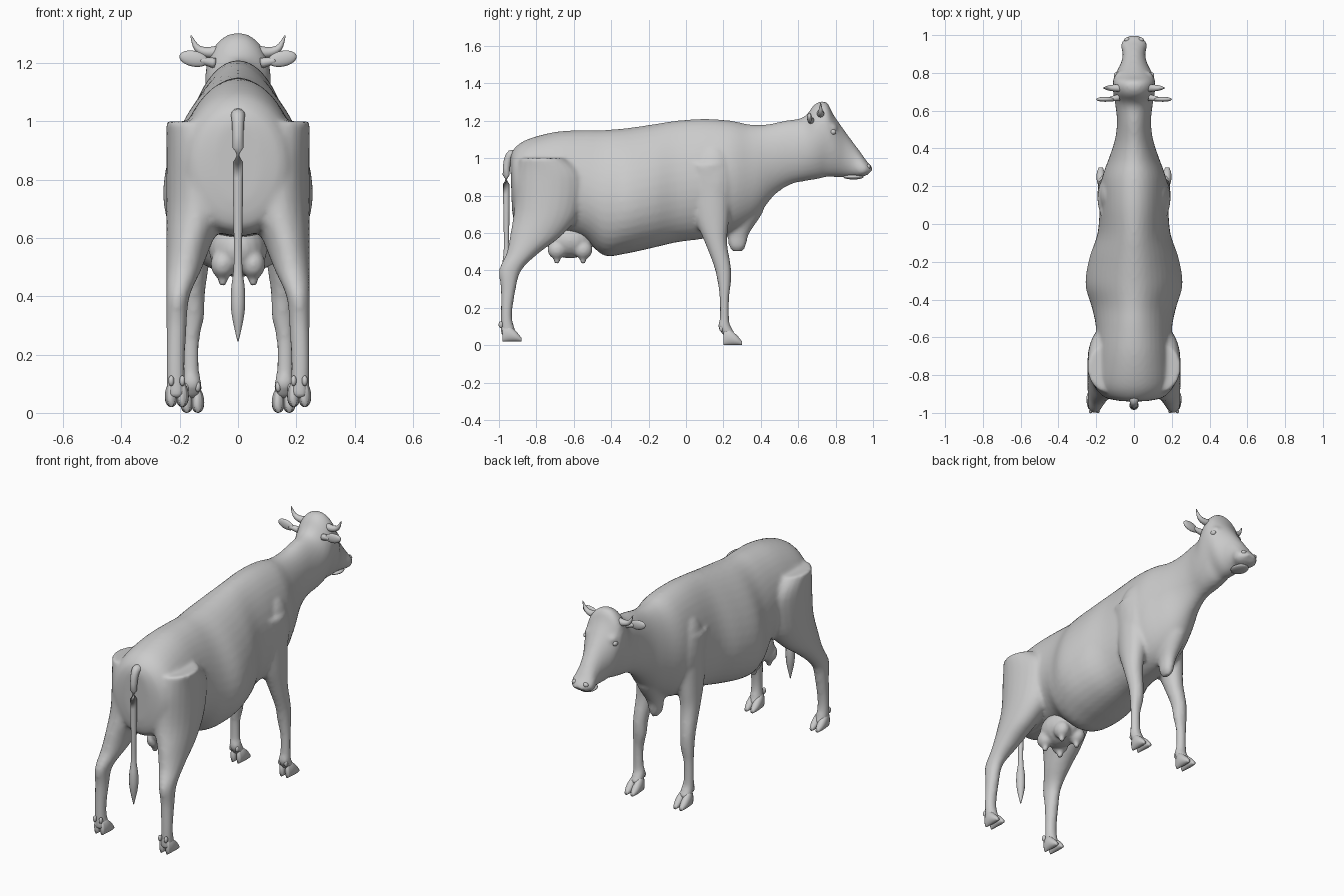
import bpy, bmesh, math
from mathutils import Vector, Matrix

if "Cube" in bpy.data.objects:
    bpy.data.objects.remove(bpy.data.objects["Cube"])

# Plain grey hide
hide = bpy.data.materials.new("grey_hide")
hide.use_nodes = True
grey = (0.6, 0.6, 0.6, 1)
hide.diffuse_color = grey
hide.node_tree.nodes["Principled BSDF"].inputs["Base Color"].default_value = grey


def spline(rows, steps=4):
    """Catmull-Rom interpolation of rows of numbers."""
    rows = [Vector(row) for row in rows]
    rows = [rows[0]] + rows + [rows[-1]]
    result = []
    for a, b, c, d in zip(rows, rows[1:], rows[2:], rows[3:]):
        for step in range(steps):
            t = step / steps
            result.append(b + (c - a) * t / 2 + (a * 2 - b * 5 + c * 4 - d) * t * t / 2
                          + (b * 3 - a - c * 3 + d) * t ** 3 / 2)
    return result + [rows[-1]]


def skin(bm, rings):
    """Join equal rings of points into a capped surface."""
    rings = [[bm.verts.new(point) for point in ring] for ring in rings]
    faces = [bm.faces.new(rings[0]), bm.faces.new(rings[-1])]
    for low, high in zip(rings, rings[1:]):
        for k in range(len(low)):
            faces.append(bm.faces.new((low[k - 1], low[k], high[k], high[k - 1])))
    bmesh.ops.recalc_face_normals(bm, faces=faces)


def bell(value, centre, width):
    return math.exp(-((value - centre) / width) ** 2)


def loft(bm, rows, sides=24):
    """Skin ovals given by two opposite edges in y and z, half width and x."""
    rings = []
    for y1, z1, y2, z2, width, x in spline(rows):
        # Belly sections hang low, the crown is broad on top
        egg = bell(y1, 0.75, 0.08) / 5 - bell(y1, -0.25, 0.35) / 4
        ring = []
        for k in range(sides):
            angle = math.tau * k / sides
            c, s = math.cos(angle), math.sin(angle)
            ring.append((x + width * s * (1 + egg * c),
                         (y1 + y2 + (y1 - y2) * c) / 2,
                         (z1 + z2 + (z1 - z2) * c) / 2))
        rings.append(ring)
    skin(bm, rings)


def limb(bm, rows, side, outer):
    """Loft level sections (height, back, front, half width) flush with an outer x."""
    loft(bm, [(back, z, front, z, width, side * (outer - width))
              for z, back, front, width in rows])


def tube(bm, rows, sides=12):
    """Round tapering tube along rows of x, y, z, radius."""
    points = spline(rows)
    ahead, behind = points[1:] + points[-1:], points[:1] + points[:-1]
    rings = []
    for point, after, before in zip(points, ahead, behind):
        turn = (after - before).xyz.to_track_quat("Z", "Y")
        angles = [math.tau * k / sides for k in range(sides)]
        rings.append([point.xyz + turn @ Vector((math.cos(a), math.sin(a), 0)) * point.w
                      for a in angles])
    skin(bm, rings)


def ball(bm, centre, size, tilt=0, axis="X"):
    matrix = (Matrix.Translation(centre) @ Matrix.Rotation(tilt, 4, axis)
              @ Matrix.Diagonal((*size, 1)))
    bmesh.ops.create_uvsphere(bm, u_segments=20, v_segments=12, radius=1, matrix=matrix)


def finish(name, bm, voxel=0):
    """Make the object, smooth it and optionally blend its overlapping pieces."""
    mesh = bpy.data.meshes.new(name)
    bm.to_mesh(mesh)
    bm.free()
    mesh.materials.append(hide)
    mesh.shade_smooth()
    obj = bpy.data.objects.new(name, mesh)
    bpy.context.collection.objects.link(obj)
    if voxel:
        blend = obj.modifiers.new("blend", "REMESH")
        blend.mode, blend.voxel_size, blend.use_smooth_shade = "VOXEL", voxel, True
        soften = obj.modifiers.new("soften", "SMOOTH")
        soften.factor, soften.iterations = 0.5, 4


# Trunk, neck and head sections: y, top, bottom, half width, forward lean of the bottom
trunk = [
    (-.94, 1, .72, .08, .01), (-.92, 1.05, .64, .16, .01), (-.85, 1.1, .61, .2, 0),
    (-.7, 1.14, .6, .2, 0), (-.55, 1.15, .57, .2, 0), (-.44, 1.15, .48, .22, 0),
    (-.32, 1.16, .49, .25, 0), (-.18, 1.18, .52, .23, 0), (-.05, 1.2, .55, .19, 0),
    (.1, 1.21, .57, .18, 0), (.24, 1.2, .6, .17, 0), (.34, 1.18, .68, .13, .03),
    (.43, 1.18, .8, .1, .04), (.53, 1.2, .86, .09, .03), (.63, 1.22, .88, .1, .02),
    (.69, 1.29, .89, .11, .02), (.75, 1.3, .9, .11, 0), (.79, 1.23, .9, .1, 0),
    (.86, 1.13, .9, .07, -.02), (.92, 1.05, .9, .06, -.04), (.97, .98, .9, .07, -.05),
    (.99, .96, .9, .06, -.05), (1, .94, .91, .04, -.03)]
# Limb sections: height, back, front, half width
hind_leg = [
    (1, -.89, -.64, .11), (.9, -.91, -.54, .11), (.72, -.92, -.56, .11),
    (.59, -.94, -.66, .08), (.49, -.96, -.79, .06), (.4, -1, -.88, .04),
    (.3, -.99, -.91, .035), (.15, -.99, -.93, .032), (.05, -.99, -.9, .036)]
fore_leg = [
    (.97, 0, .23, .06), (.81, .02, .24, .07), (.67, .05, .23, .06),
    (.55, .1, .22, .05), (.42, .15, .24, .04), (.33, .17, .24, .038),
    (.25, .18, .23, .03), (.14, .18, .23, .03), (.1, .17, .24, .034),
    (.05, .2, .27, .034)]
brisket = [(.82, .18, .44, .08), (.71, .2, .41, .07), (.6, .22, .34, .04),
           (.53, .23, .32, .03), (.5, .25, .3, .01)]

bm = bmesh.new()
loft(bm, [(y, top, y + lean, bottom, width, 0)
          for y, top, bottom, width, lean in trunk], 40)
limb(bm, brisket, 0, 0)
for side in (-1, 1):
    limb(bm, hind_leg, side, 0.246)
    limb(bm, fore_leg, side, 0.192)
    # Shoulder muscle and brow
    ball(bm, (side * 0.125, 0.15, 0.87), (0.07, 0.11, 0.2))
    ball(bm, (side * 0.075, 0.77, 1.16), (0.028, 0.04, 0.03))
finish("body", bm, 0.012)

# Cloven hooves and dewclaws
for name, heel, sole, x in (("front", 0.2, 0, 0.157), ("hind", -0.98, 0.02, 0.21)):
    bm = bmesh.new()
    for side in (-1, 1):
        for toe in (x - 0.019, x + 0.019):
            loft(bm, [(heel + along, sole + top, heel + along, sole, width, side * toe)
                      for along, top, width in ((0, .08, .012), (.03, .085, .021),
                                                (.07, .055, .021), (.1, .02, .01))])
            ball(bm, (side * toe, heel - 0.01, sole + 0.09), (0.01, 0.012, 0.018))
    finish(name + "_hooves", bm)

# Udder with four teats
bm = bmesh.new()
ball(bm, (0, -0.62, 0.56), (0.1, 0.13, 0.095))
for x in (-0.052, 0.052):
    for y in (-0.69, -0.55):
        ball(bm, (x, y, 0.51), (0.042, 0.05, 0.05))
        tube(bm, [(x, y, 0.51, 0.028), (x, y, 0.465, 0.02), (x, y, 0.435, 0.011)])
finish("udder", bm, 0.009)

# Tail with its tuft
bm = bmesh.new()
tube(bm, [(0, y, z, radius) for y, z, radius in (
    (-.9, 1, .03), (-.935, 1.02, .024), (-.96, .95, .019), (-.96, .75, .017),
    (-.96, .52, .014), (-.96, .42, .024), (-.96, .34, .022), (-.96, .245, .002))])
finish("tail", bm)

# Paired features of the head
for side, label in ((-1, "right"), (1, "left")):
    bm = bmesh.new()
    ball(bm, (side * 0.152, 0.66, 1.215), (0.05, 0.013, 0.027), -side * 0.2, "Y")
    tube(bm, [(side * 0.08, 0.67, 1.2, 0.018), (side * 0.13, 0.66, 1.21, 0.012)])
    finish(label + "_ear", bm)
    bm = bmesh.new()
    tube(bm, [(side * x, 0.72, z, radius) for x, z, radius in (
        (.06, 1.24, .022), (.105, 1.237, .018), (.14, 1.252, .012), (.162, 1.295, .002))])
    finish(label + "_horn", bm)
    bm = bmesh.new()
    ball(bm, (side * 0.095, 0.785, 1.14), (0.012, 0.018, 0.014))
    finish(label + "_eye", bm)
    bm = bmesh.new()
    ball(bm, (side * 0.036, 0.975, 0.955), (0.016, 0.012, 0.013))
    finish(label + "_nostril", bm)

# Lower jaw
bm = bmesh.new()
ball(bm, (0, 0.895, 0.9), (0.045, 0.055, 0.014))
finish("lower_jaw", bm)
